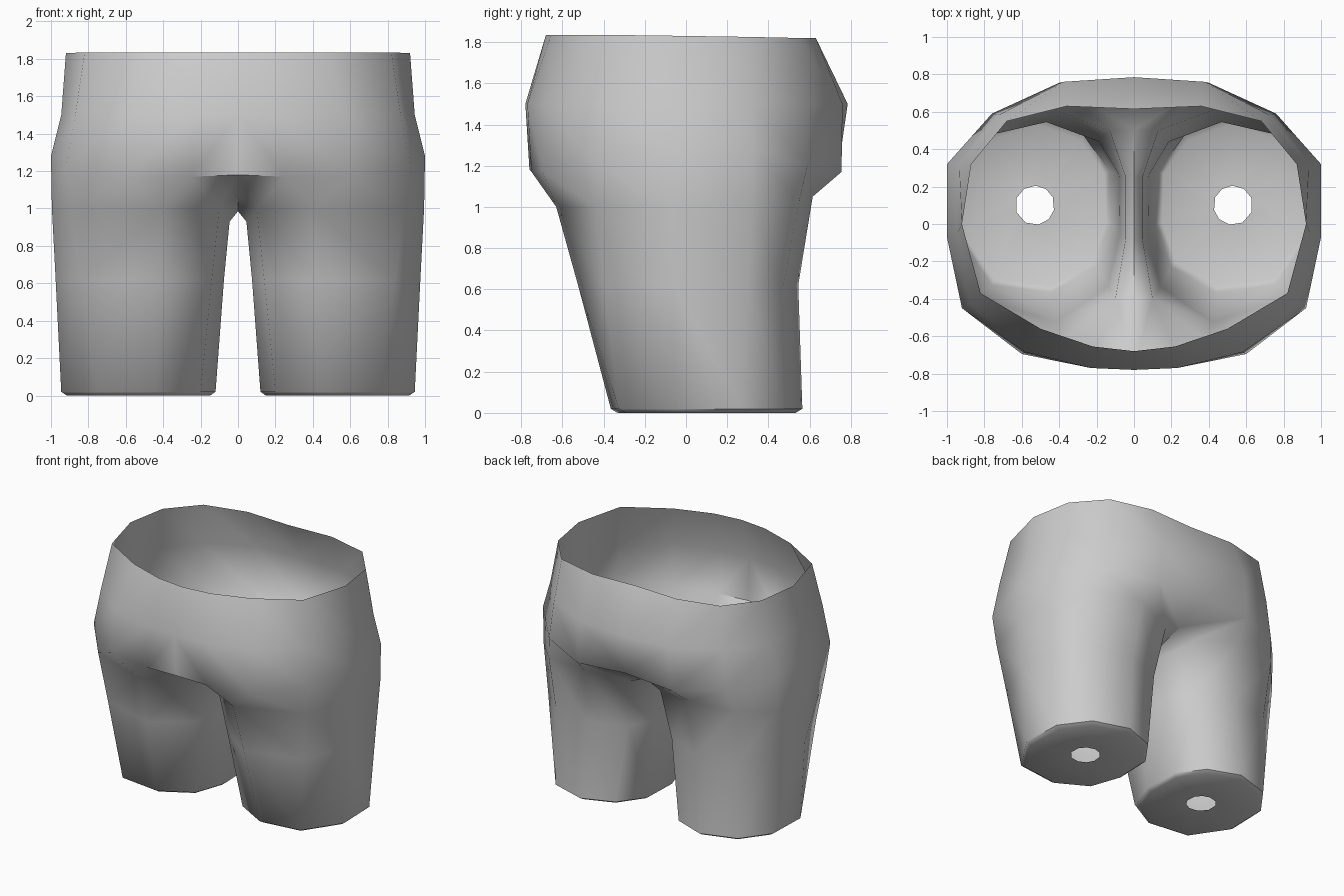
import bpy, bmesh
from mathutils import Vector

if "Cube" in bpy.data.objects:
    bpy.data.objects.remove(bpy.data.objects["Cube"])

bm = bmesh.new()

def points(coords):
    return [bm.verts.new(c) for c in coords]

def strip(a, b, closed=False):
    n = len(a)
    for i in range(n if closed else n - 1):
        j = (i + 1) % n
        bm.faces.new((a[i], b[i], b[j], a[j]))

# Half torso rings, from front centre round the side to back centre
waist = points([(0, -.68, 1.835), (.22, -.655, 1.835), (.5, -.56, 1.835),
                (.82, -.37, 1.835), (.92, 0, 1.83), (.87, .32, 1.825),
                (.68, .55, 1.82), (.36, .63, 1.82), (0, .615, 1.82)])
hip = points([(x, y, 1.5) for x, y in (
    (0, -.78), (.23, -.77), (.58, -.685), (.87, -.43), (.945, -.05),
    (.935, .32), (.72, .585), (.38, .76), (0, .785))])
low = points([(0, -.76, 1.18), (.25, -.75, 1.17), (.6, -.695, 1.17),
              (.92, -.45, 1.22), (1, -.07, 1.28), (1, .32, 1.28),
              (.76, .59, 1.2), (.4, .755, 1.17), (0, .74, 1.19)])
strip(waist, hip)
strip(hip, low)

# Leg rings: seven outer points, then three on the inner thigh
top_co = [(.1, -.4, 1.0), (.4, -.63, 1.0), (.89, -.44, 1.0), (.995, -.07, 1.0),
          (.995, .32, 1.0), (.79, .55, 1.03), (.44, .615, 1.05),
          (.13, .5, 1.0), (.045, .25, .94), (.045, -.08, .93)]
end_co = [(.2, -.23), (.44, -.365), (.76, -.325), (.945, -.05), (.935, .27),
          (.78, .48), (.51, .565), (.27, .475), (.13, .28), (.12, 0)]
leg = points(top_co)
mid_co = []
for i, (t, e) in enumerate(zip(top_co, end_co)):
    p = Vector(t).lerp(Vector((e[0], e[1], .02)), .4)
    p.z = .62
    if i in (5, 6, 7):
        p.y -= .05
    mid_co.append(p)
mid = points(mid_co)
end = points([(x, y, .02) for x, y in end_co])
centre = Vector((.53, .1, 0))
rim_co = [centre + (Vector((x, y, 0)) - centre) * .93 for x, y in end_co]
rim = points(rim_co)
hole = points([centre + (c - centre).normalized() * .105 + Vector((0, 0, .005)) for c in rim_co])
for a, b in ((leg, mid), (mid, end), (end, rim), (rim, hole)):
    strip(a, b, True)

# Outer thigh join, and crotch between the legs
strip(low[1:8], leg[:7])
seam = points([(0, -.4, 1.07), (0, -.08, .985), (0, .25, .985), (0, .5, 1.06)])
strip([low[0], low[1]], [seam[0], leg[0]])
strip(seam, [leg[0], leg[9], leg[8], leg[7]])
strip([low[7], low[8]], [leg[7], seam[3]])
bm.faces.new((low[7], leg[6], leg[7]))

bmesh.ops.recalc_face_normals(bm, faces=bm.faces)
# Make the front of the belly face outward
bm.normal_update()
bm.faces.ensure_lookup_table()
if bm.faces[0].normal.y > 0:
    bmesh.ops.reverse_faces(bm, faces=bm.faces)

# Mirror to the other leg
copy = bmesh.ops.duplicate(bm, geom=bm.verts[:] + bm.edges[:] + bm.faces[:])["geom"]
for v in [g for g in copy if isinstance(g, bmesh.types.BMVert)]:
    v.co.x *= -1
bmesh.ops.reverse_faces(bm, faces=[g for g in copy if isinstance(g, bmesh.types.BMFace)])
bmesh.ops.remove_doubles(bm, verts=bm.verts, dist=.0005)

mesh = bpy.data.meshes.new("shorts")
bm.to_mesh(mesh)
bm.free()
shorts = bpy.data.objects.new("shorts", mesh)
bpy.context.collection.objects.link(shorts)

grey = bpy.data.materials.new("light grey cloth")
grey.diffuse_color = (.6, .6, .6, 1)
grey.use_nodes = True
grey.node_tree.nodes["Principled BSDF"].inputs["Base Color"].default_value = grey.diffuse_color
mesh.materials.append(grey)

bpy.context.view_layer.objects.active = shorts
shorts.select_set(True)
bpy.ops.object.shade_smooth_by_angle(angle=.9)
